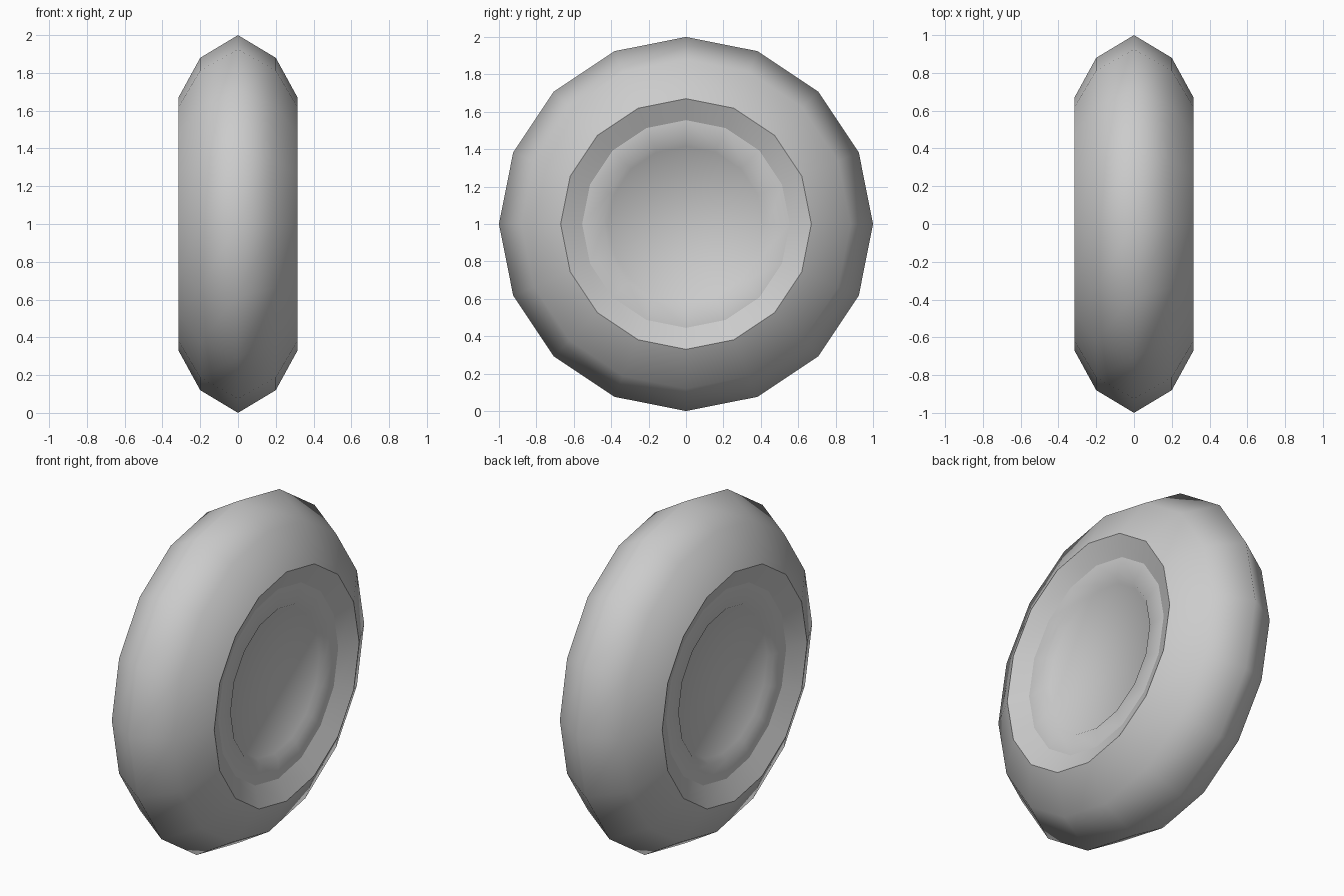
import bpy, bmesh
from math import sin, cos, pi

if "Cube" in bpy.data.objects:
    bpy.data.objects.remove(bpy.data.objects["Cube"])

SIDES = 16
CENTRE_Z = 1.0


def lathe(name, profile, cap=False):
    """Spin (x, radius) points around the wheel axle; optionally cap the last ring."""
    bm = bmesh.new()
    rings = []
    for x, r in profile:
        rings.append([bm.verts.new((x,
                                    r * sin(2 * pi * i / SIDES),
                                    CENTRE_Z + r * cos(2 * pi * i / SIDES)))
                      for i in range(SIDES)])
    for a, b in zip(rings, rings[1:]):
        for i in range(SIDES):
            j = (i + 1) % SIDES
            bm.faces.new((a[i], a[j], b[j], b[i]))
    if cap:
        bm.faces.new(rings[-1])
    for f in bm.faces:
        f.smooth = True
    bm.normal_update()
    # Make every face point away from the wheel's middle
    if cap:
        flip = [f for f in bm.faces if f.normal.x * profile[0][0] < 0]
    else:
        flip = [f for f in bm.faces if f.normal.dot(f.calc_center_median()
                - type(f.normal)((0, 0, CENTRE_Z))) < 0]
    bmesh.ops.reverse_faces(bm, faces=flip)
    mesh = bpy.data.meshes.new(name)
    bm.to_mesh(mesh)
    bm.free()
    obj = bpy.data.objects.new(name, mesh)
    bpy.context.collection.objects.link(obj)
    return obj


# Tyre: rounded tread and sidewalls
lathe("tyre", [(-0.315, 0.67), (-0.2, 0.88), (0, 1.0), (0.2, 0.88), (0.315, 0.67)])

# Each side: sloping rim, then a hub plate with a shallow dish
for side, s in (("right", 1), ("left", -1)):
    lathe(side + "_rim", [(s * 0.315, 0.67), (s * 0.26, 0.555)], cap=False)
    lathe(side + "_hub", [(s * 0.26, 0.555), (s * 0.26, 0.44), (s * 0.235, 0.415)], cap=True)

# Rims slope inwards, so their faces must look outwards along the axle
for side, s in (("right", 1), ("left", -1)):
    mesh = bpy.data.objects[side + "_rim"].data
    if mesh.polygons[0].normal.x * s < 0:
        mesh.flip_normals()
